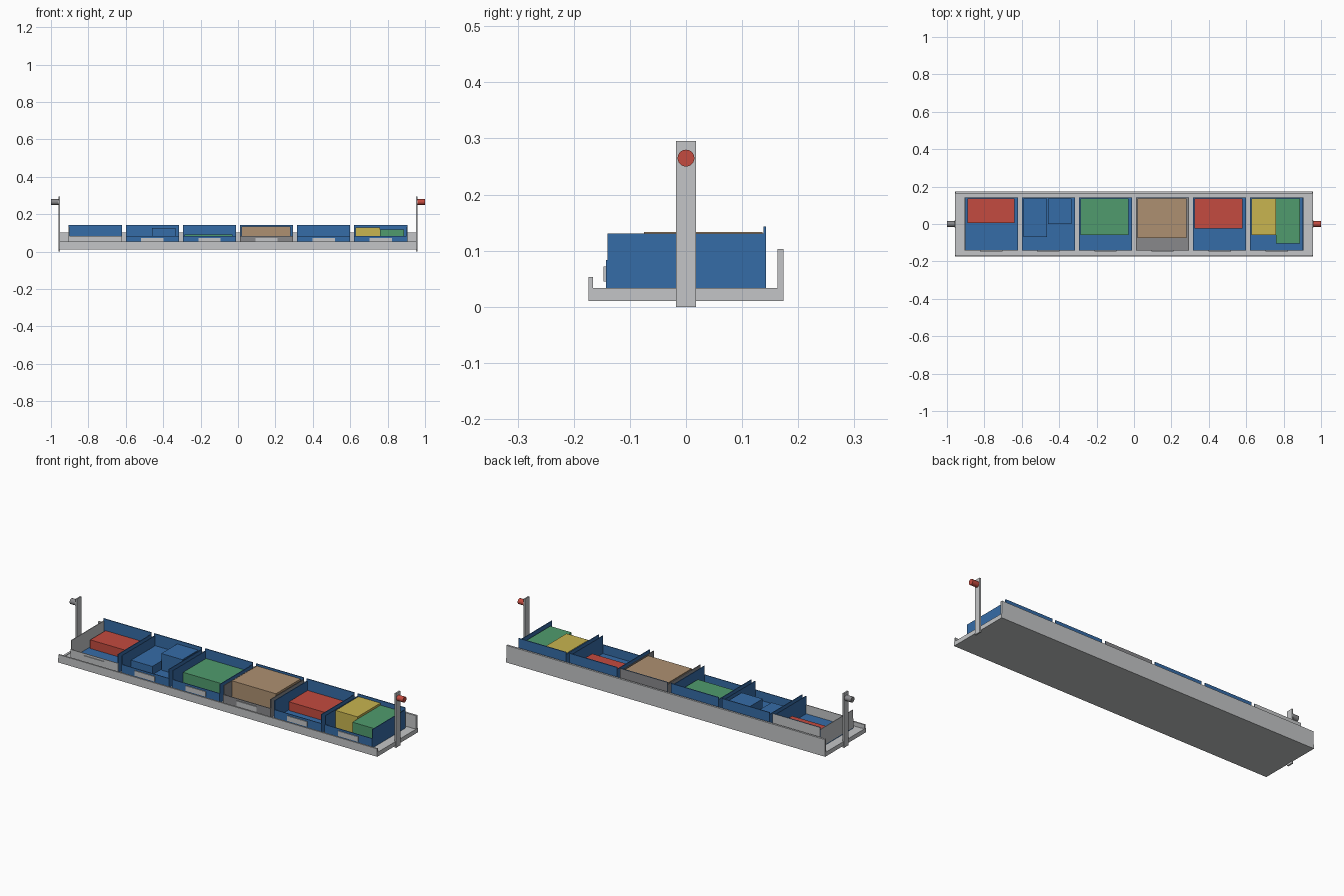
import bpy
import math

if "Cube" in bpy.data.objects:
    bpy.data.objects.remove(bpy.data.objects["Cube"])


def material(name, rgb):
    m = bpy.data.materials.new(name)
    m.use_nodes = True
    m.diffuse_color = (*rgb, 1)
    m.node_tree.nodes["Principled BSDF"].inputs["Base Color"].default_value = (*rgb, 1)
    return m


LIGHT = material("light_grey", (0.55, 0.56, 0.57))
GREY = material("mid_grey", (0.25, 0.25, 0.26))
BLUE = material("blue", (0.036, 0.15, 0.39))
RED = material("red", (0.55, 0.07, 0.05))
GREEN = material("green", (0.08, 0.33, 0.155))
BROWN = material("brown", (0.42, 0.28, 0.165))
YELLOW = material("yellow", (0.58, 0.46, 0.08))


def box(name, mat, x, y, z):
    """Box from (low, high) pairs on each axis."""
    spans = (x, y, z)
    bpy.ops.mesh.primitive_cube_add(size=1, location=[(a + b) / 2 for a, b in spans])
    o = bpy.context.object
    o.name = name
    o.scale = [b - a for a, b in spans]
    bpy.ops.object.transform_apply(location=False, rotation=False, scale=True)
    o.data.materials.append(mat)
    return o


# Tray: floor, low front lip, tall back wall, shallow end rims
box("tray_floor", LIGHT, (-0.955, 0.955), (-0.174, 0.174), (0.01, 0.03))
box("tray_front_lip", LIGHT, (-0.955, 0.955), (-0.174, -0.166), (0.01, 0.053))
box("tray_back_wall", LIGHT, (-0.955, 0.955), (0.163, 0.174), (0.01, 0.103))

# End posts with round pegs
for side, label, peg_mat in ((-1, "right", GREY), (1, "left", RED)):
    def span(a, b):
        return tuple(sorted((side * a, side * b)))
    box(label + "_end_rim", LIGHT, span(0.945, 0.957), (-0.174, 0.174), (0.01, 0.033))
    box(label + "_post", LIGHT, span(0.953, 0.961), (-0.018, 0.018), (0, 0.295))
    bpy.ops.mesh.primitive_cylinder_add(
        vertices=24, radius=0.015, depth=0.042,
        location=(side * 0.979, 0, 0.265), rotation=(0, math.pi / 2, 0))
    peg = bpy.context.object
    peg.name = label + "_peg"
    peg.data.materials.append(peg_mat)
    bpy.ops.object.shade_smooth_by_angle()

# Open bins: floor, left-hand wall, right-hand wall, front, outer back colours
PITCH, WIDTH, T = 0.305, 0.285, 0.004
BASE = 0.031
styles = {0: (BLUE, LIGHT, BLUE, LIGHT, LIGHT), 3: (GREY,) * 5}
for i in range(6):
    x0 = -0.905 + PITCH * i
    x1 = x0 + WIDTH
    floor, low_x, high_x, front, back = styles.get(i, (BLUE,) * 5)
    n = f"bin_{i + 1}_"
    box(n + "floor", floor, (x0, x1), (-0.14, 0.14), (BASE, BASE + T))
    box(n + "right_wall", low_x, (x0, x0 + T), (-0.14, 0.139), (BASE, 0.131))
    box(n + "left_wall", high_x, (x1 - T, x1), (-0.14, 0.139), (BASE, 0.131))
    box(n + "front", front, (x0, x1), (-0.143, -0.139), (BASE, 0.083))
    panel = box(n + "back", BLUE, (x0, x1), (0.138, 0.143), (BASE, 0.143))
    panel.data.materials.append(back)
    for f in panel.data.polygons:
        f.material_index = 1 if f.normal.y > 0.5 else 0
    mid = (x0 + x1) / 2
    box(n + "label", LIGHT, (mid - 0.06, mid + 0.06), (-0.147, -0.143), (0.045, 0.072))

# Boxes stored in the bins: bin, colour, x offsets in the bin, front y, top z
goods = (
    (0, RED, 0.015, 0.265, 0.005, 0.082),
    (1, BLUE, 0.008, 0.135, -0.07, 0.08),
    (1, BLUE, 0.14, 0.266, 0.0, 0.125),
    (2, GREEN, 0.008, 0.266, -0.06, 0.092),
    (3, BROWN, 0.008, 0.27, -0.075, 0.133),
    (4, RED, 0.008, 0.265, -0.025, 0.082),
    (5, YELLOW, 0.008, 0.139, -0.06, 0.13),
    (5, GREEN, 0.14, 0.268, -0.105, 0.119),
)
for k, (i, mat, a, b, y, top) in enumerate(goods):
    x0 = -0.905 + PITCH * i
    box(f"stored_box_{k + 1}", mat, (x0 + a, x0 + b), (y, 0.136), (BASE + T, top))
